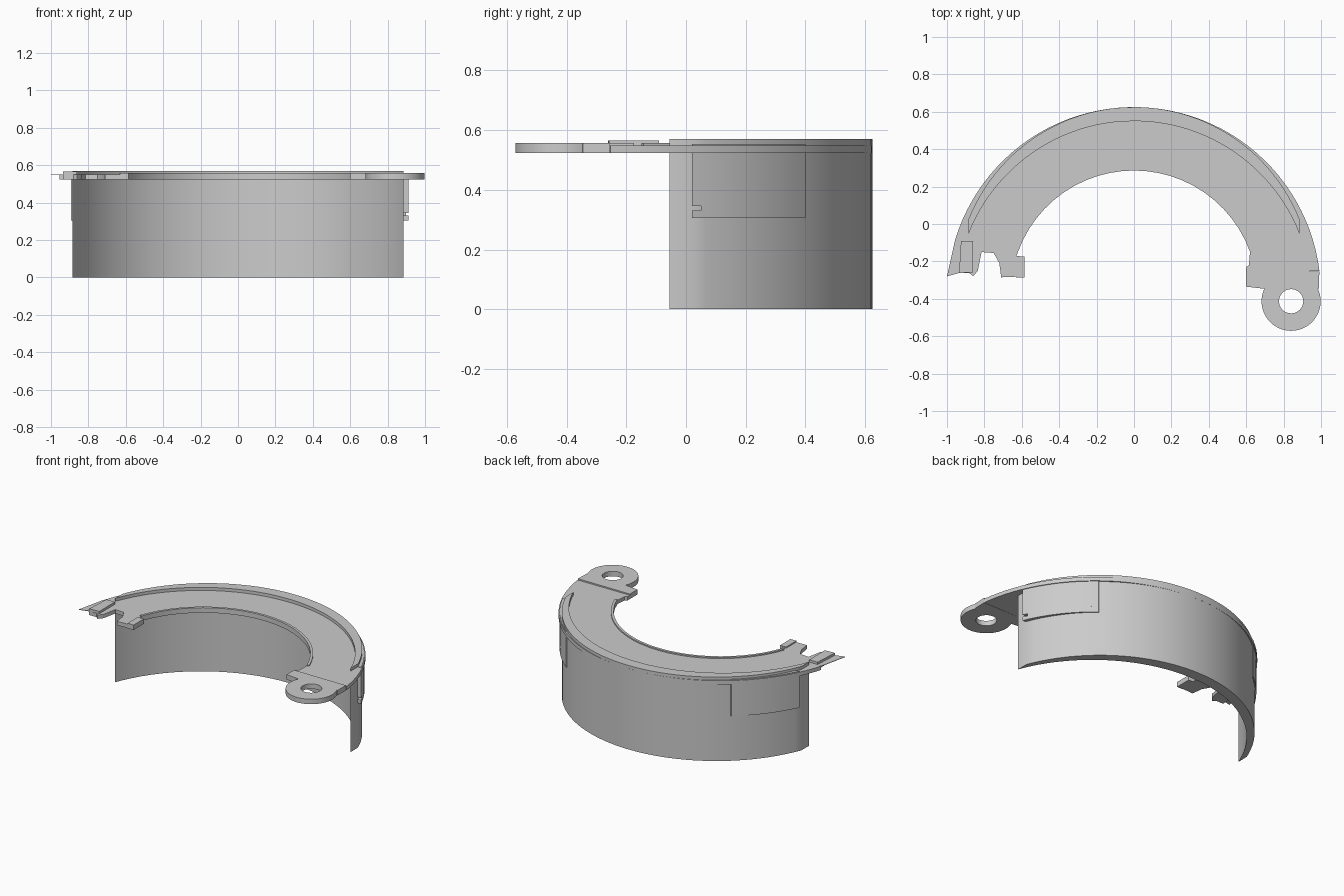
import bpy, bmesh
from math import sin, cos, radians, asin, degrees

if "Cube" in bpy.data.objects:
    bpy.data.objects.remove(bpy.data.objects["Cube"])

CY = -0.374  # centre of the ring plate on y


def arc(cx, cy, r, a0, a1, n):
    """Points along a circular arc, angles in degrees."""
    return [(cx + r * cos(radians(a0 + (a1 - a0) * i / n)),
             cy + r * sin(radians(a0 + (a1 - a0) * i / n))) for i in range(n + 1)]


def arc_between_y(cy, r, y0, y1, n):
    """Right-hand arc centred on x = 0 running from height y0 to y1."""
    return arc(0, cy, r, degrees(asin((y0 - cy) / r)), degrees(asin((y1 - cy) / r)), n)


def prism(name, loops, z0, z1):
    """Extrude an outline (first loop) with optional holes between two heights."""
    cu = bpy.data.curves.new(name, 'CURVE')
    cu.dimensions = '2D'
    cu.fill_mode = 'BOTH'
    cu.extrude = (z1 - z0) / 2
    for pts in loops:
        sp = cu.splines.new('POLY')
        sp.points.add(len(pts) - 1)
        for p, (x, y) in zip(sp.points, pts):
            p.co = (x, y, 0, 1)
        sp.use_cyclic_u = True
    tmp = bpy.data.objects.new(name + "_tmp", cu)
    bpy.context.collection.objects.link(tmp)
    dg = bpy.context.evaluated_depsgraph_get()
    me = bpy.data.meshes.new_from_object(tmp.evaluated_get(dg))
    bpy.data.objects.remove(tmp)
    bm = bmesh.new()
    bm.from_mesh(me)
    bmesh.ops.remove_doubles(bm, verts=bm.verts, dist=1e-5)
    bmesh.ops.translate(bm, verts=bm.verts, vec=(0, 0, (z0 + z1) / 2))
    bmesh.ops.recalc_face_normals(bm, faces=bm.faces)
    bm.to_mesh(me)
    bm.free()
    me.name = name
    ob = bpy.data.objects.new(name, me)
    bpy.context.collection.objects.link(ob)
    return ob


# Tall curved wall, ends cut square at the sides
half_out = arc_between_y(-0.3275, 0.9525, 0.025, 0.6249, 24)
half_in = arc_between_y(-0.3996, 0.95, -0.055, 0.5503, 24)
full_out = half_out + [(-x, y) for x, y in reversed(half_out[:-1])]
full_in = half_in + [(-x, y) for x, y in reversed(half_in[:-1])]
prism("curved_wall", [full_out + full_in[::-1]], 0, 0.57)

# Half-ring plate with a notched left end
plate = arc(0, CY, 0.999, 7, 163, 48)
plate += [(-.935, -.09), (-.935, -.262), (-.88, -.262), (-.86, -.28), (-.835, -.25),
          (-.815, -.15), (-.75, -.155), (-.72, -.21), (-.71, -.285), (-.59, -.28),
          (-.59, -.175), (-.628, -.17)]
plate += arc(0, CY, 0.66, 160, 20, 24)
plate += [(.615, -.22), (.60, -.23), (.60, -.255)]
prism("ring_plate", [plate], 0.523, 0.549)

# Narrow raised lip along the inner edge
prism("inner_lip", [arc(0, CY, 0.66, 20, 160, 24) + arc(0, CY, 0.677, 160, 20, 24)],
      0.523, 0.557)

# Mounting ear with a round hole
EX, EY = 0.84, -0.413
ear = [(.60, -.255), (.991, -.255), (.988, -.345)]
ear += arc(EX, EY, 0.158, 25, -205, 36)
ear += [(.60, -.335)]
prism("mounting_ear", [ear, arc(EX, EY, 0.065, 0, 345, 23)], 0.523, 0.557)

# Pointed thin tip and small pads at the left end
prism("thin_tip", [[(-.956, -.082), (-1, -.28), (-.935, -.262), (-.935, -.09)]], 0.547, 0.55)
prism("outer_pad", [[(-.925, -.09), (-.862, -.09), (-.862, -.258), (-.935, -.262)]],
      0.53, 0.565)
prism("inner_pad", [[(-.63, -.175), (-.585, -.175), (-.585, -.285), (-.63, -.285)]],
      0.523, 0.557)


# Shallow outer flanges on both sides of the wall
def flange(name, side, y0, z0, z1):
    pts = arc_between_y(CY, 0.993, y0, 0.4, 12) + arc_between_y(-0.3275, 0.94, y0, 0.4, 12)[::-1]
    prism(name, [[(side * x, y) for x, y in pts]], z0, z1)


flange("right_flange_lower", 1, 0.02, 0.305, 0.33)
flange("right_flange_slot", 1, 0.05, 0.33, 0.345)
flange("right_flange_upper", 1, 0.02, 0.345, 0.553)
flange("left_flange", -1, 0.06, 0.305, 0.553)

# Smooth the round sides, keep the edges sharp
bpy.ops.object.select_all(action='SELECT')
bpy.context.view_layer.objects.active = bpy.data.objects["ring_plate"]
bpy.ops.object.shade_smooth_by_angle(angle=radians(30))
